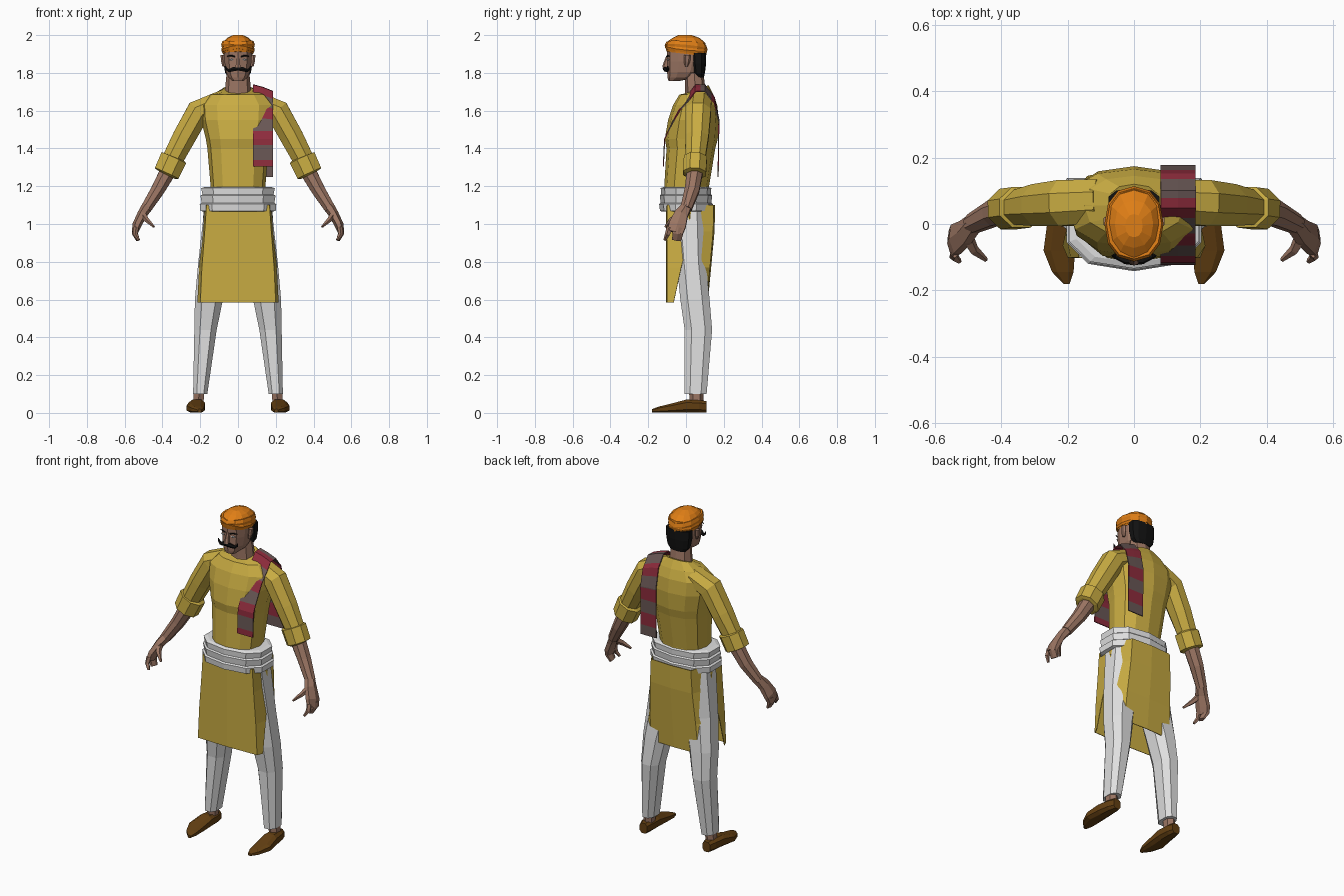
import bpy, bmesh, math
from mathutils import Vector


def material(name, r, g, b):
    m = bpy.data.materials.new(name)
    m.diffuse_color = (r, g, b, 1)
    return m


YELLOW = material("mustard cloth", 0.58, 0.41, 0.055)
WHITE = material("white cloth", 0.74, 0.74, 0.74)
SKIN = material("skin", 0.33, 0.18, 0.125)
ORANGE = material("orange cloth", 0.74, 0.21, 0.008)
BROWN = material("brown leather", 0.125, 0.05, 0.006)
RED = material("red stripe", 0.27, 0.025, 0.045)
GREY = material("grey stripe", 0.14, 0.095, 0.09)
BLACK = material("black hair", 0.006, 0.006, 0.006)


def finish(name, bm, mats, mirror=False, thick=0):
    bmesh.ops.recalc_face_normals(bm, faces=bm.faces)
    me = bpy.data.meshes.new(name)
    bm.to_mesh(me)
    bm.free()
    for m in mats:
        me.materials.append(m)
    ob = bpy.data.objects.new(name, me)
    bpy.context.collection.objects.link(ob)
    if mirror:
        ob.modifiers.new("Mirror", 'MIRROR')
    if thick:
        s = ob.modifiers.new("Solidify", 'SOLIDIFY')
        s.thickness = thick
        s.offset = 0
    return ob


def loft(name, rings, mat, n=8, p=1.0, frame=None, off=0.0, mirror=False):
    """Skin rings (x, y, z, half width, half depth, tilt y, tilt x).
    frame 'z' keeps rings level, 'y' upright, None follows the path."""
    bm = bmesh.new()
    loops = []
    pts = [Vector(r[:3]) for r in rings]
    for i, r in enumerate(rings):
        if frame == 'z':
            u, v = Vector((1, 0, 0)), Vector((0, 1, 0))
        elif frame == 'y':
            u, v = Vector((1, 0, 0)), Vector((0, 0, 1))
        else:
            t = (pts[min(i + 1, len(pts) - 1)] - pts[max(i - 1, 0)]).normalized()
            u = Vector((0, 1, 0)).cross(t).normalized()
            v = t.cross(u)
        ty, tx = (list(r[5:]) + [0, 0])[:2]
        loop = []
        for k in range(n):
            a = 2 * math.pi * (k + off) / n - math.pi / 2
            c, s = math.cos(a), math.sin(a)
            c = math.copysign(abs(c) ** p, c) if abs(c) > 1e-6 else 0
            s = math.copysign(abs(s) ** p, s) if abs(s) > 1e-6 else 0
            co = pts[i] + u * r[3] * c + v * r[4] * s
            co.z += ty * r[4] * s + tx * r[3] * c
            loop.append(bm.verts.new(co))
        loops.append(loop)
    for A, B in zip(loops, loops[1:]):
        for k in range(n):
            bm.faces.new((A[k], A[(k + 1) % n], B[(k + 1) % n], B[k]))
    bm.faces.new(loops[0])
    bm.faces.new(loops[-1])
    return finish(name, bm, [mat], mirror)


def span(z, rx, y0, y1, x=0, *tilt):
    """Level ring given by its front and back y."""
    return (x, (y0 + y1) / 2, z, rx, (y1 - y0) / 2, *tilt)


def sheet(name, rows, mats, thick=0.004, rule=None):
    bm = bmesh.new()
    grid = [[bm.verts.new(c) for c in row] for row in rows]
    for i, (A, B) in enumerate(zip(grid, grid[1:])):
        for k in range(len(A) - 1):
            f = bm.faces.new((A[k], A[k + 1], B[k + 1], B[k]))
            f.material_index = rule(i) if rule else 0
    return finish(name, bm, mats, thick=thick)


# Upper tunic and sleeves
loft("tunic_body", [
    span(1.08, .155, -.115, .13), span(1.2, .145, -.115, .122), span(1.4, .162, -.103, .155),
    span(1.45, .17, -.112, .168), span(1.55, .195, -.095, .174), span(1.63, .2, -.068, .165),
    span(1.685, .15, -.035, .145), span(1.712, .08, -.01, .12, 0, .35)],
    YELLOW, n=12, p=.85, frame='z')
loft("sleeve", [(.1, .07, 1.645, .06, .07), (.21, .063, 1.595, .07, .075),
                (.285, .057, 1.46, .066, .068), (.345, .05, 1.345, .06, .056)],
     YELLOW, mirror=True, off=.5)
loft("cuff", [(.338, .05, 1.355, .062, .055), (.34, .05, 1.35, .077, .066),
              (.378, .045, 1.268, .074, .066), (.381, .045, 1.262, .055, .05)],
     YELLOW, mirror=True, off=.5)

# Tunic skirt, a front and a back panel with side slits
zs, ws = (1.1, .96, .77, .585), (.178, .188, .204, .213)


def panel(name, inner, outer, corner):
    sheet(name, [[(-w, yi, z), (-corner * w, yo, z), (0, yo * 1.05, z), (corner * w, yo, z), (w, yi, z)]
                 for z, w, yi, yo in zip(zs, ws, inner, outer)], [YELLOW])


panel("front_skirt_panel", (.02, .02, -.025, -.065), (-.1, -.1, -.1, -.1), .93)
panel("back_skirt_panel", (.02, .02, .06, .09), (.145, .142, .125, .108), .75)

# Pleated waist sash
loft("waist_sash", [span(z, rx, -.142 + d, .142 - d) for z, rx, d in (
    (1.065, .19, .014), (1.07, .208, .004), (1.105, .211, 0), (1.112, .2, .008), (1.15, .207, .003),
    (1.157, .196, .01), (1.19, .203, .008), (1.197, .18, .025))], WHITE, n=10, p=.8, frame='z')

# Trousers, ankles and shoes
loft("trouser_leg", [
    span(.1, .04, -.012, .113, .2), span(.44, .063, -.012, .143, .172), span(.6, .079, -.035, .13, .154),
    span(.8, .098, -.055, .11, .118), span(1.08, .088, -.085, .11, .096)],
    WHITE, p=.8, frame='z', off=.5, mirror=True)
loft("ankle", [span(.04, .03, .02, .09, .21), span(.14, .034, .015, .095, .205)],
     SKIN, n=6, frame='z', mirror=True)
loft("shoe", [(.212, .108, .032, .026, .032), (.214, .07, .035, .038, .035), (.218, 0, .036, .046, .036),
              (.225, -.08, .025, .05, .025), (.214, -.145, .017, .034, .017), (.203, -.18, .011, .01, .009)],
     BROWN, p=.7, frame='y', off=.5, mirror=True)

# Forearms and hands
loft("forearm", [(.35, .05, 1.32, .045, .045), (.378, .045, 1.265, .045, .045),
                 (.425, .032, 1.18, .039, .042), (.488, .0, 1.08, .031, .032)],
     SKIN, mirror=True, off=.5)
loft("palm", [(.482, .003, 1.09, .03, .03), (.508, -.025, 1.05, .026, .042),
              (.535, -.045, .995, .024, .052), (.546, -.058, .955, .017, .048)],
     SKIN, n=6, mirror=True, off=.5)
loft("curled_fingers", [(.543, -.04, .98, .018, .034), (.546, -.043, .95, .016, .032),
                        (.53, -.05, .915, .01, .028)], SKIN, n=6, mirror=True, off=.5)
loft("index_finger", [(.54, -.085, .98, .015, .018), (.543, -.098, .945, .013, .014),
                      (.525, -.112, .915, .007, .008)], SKIN, n=5, mirror=True)
loft("thumb", [(.505, -.035, 1.05, .02, .022), (.482, -.078, 1.02, .014, .016),
               (.445, -.108, .985, .006, .007)], SKIN, n=5, mirror=True)

# Neck, head, nose and ears
loft("neck", [span(1.65, .075, -.01, .11), span(1.7, .07, -.005, .105), span(1.8, .06, -.005, .092)],
     SKIN, p=.9, frame='z')
loft("head", [span(1.758, .032, -.092, -.03), span(1.775, .052, -.098, .045), span(1.805, .066, -.1, .08),
              span(1.86, .075, -.1, .095), span(1.915, .077, -.1, .095)],
     SKIN, n=10, p=.85, frame='z')
loft("nose", [span(1.828, .017, -.126, -.09), span(1.84, .014, -.124, -.09), span(1.89, .008, -.105, -.09)],
     SKIN, n=6, frame='z')
loft("ear", [span(1.835, .008, -.005, .01, .076), span(1.86, .011, -.012, .022, .08),
             span(1.895, .011, -.01, .025, .083)], SKIN, n=6, frame='z', mirror=True)

# Hair at the back, moustache, brows and eyes
loft("back_hair", [span(1.775, .05, .055, .095), span(1.8, .071, .035, .1),
                   span(1.85, .079, .024, .107), span(1.905, .08, .02, .107)],
     BLACK, n=10, p=.75, frame='z')
loft("moustache", [(0, -.112, 1.822, .011, .012), (.025, -.11, 1.82, .013, .011),
                   (.048, -.1, 1.812, .009, .009), (.06, -.096, 1.82, .006, .007),
                   (.066, -.096, 1.837, .002, .003)], BLACK, n=6, mirror=True)
loft("eyebrow", [(.016, -.1, 1.886, .004, .004), (.036, -.098, 1.892, .004, .004),
                 (.056, -.087, 1.888, .003, .004)], BLACK, n=4, mirror=True)
loft("eye", [(.024, -.098, 1.87, .003, .003), (.035, -.097, 1.87, .006, .004),
             (.046, -.092, 1.87, .003, .003)], WHITE, n=6, mirror=True)

# Wrapped turban with crossing folds
loft("turban", [span(1.9, .08, -.103, .106, 0, -.12), span(1.93, .086, -.11, .111, 0, -.08),
                span(1.962, .079, -.1, .102, 0, -.03), span(1.985, .058, -.072, .072),
                span(2.0, .026, -.04, .03)], ORANGE, n=12, p=.9, frame='z')
for side, label in ((-1, "left"), (1, "right")):
    loft("turban_fold_" + label, [span(1.918, .084, -.109, .11, 0, -.1, side * .12),
                                  span(1.935, .089, -.113, .114, 0, -.1, side * .16),
                                  span(1.955, .083, -.105, .107, 0, -.08, side * .16)],
         ORANGE, n=12, p=.9, frame='z')

# Striped scarf draped over one shoulder
path = [Vector(q) for q in ((-.12, 1.305), (-.113, 1.45), (-.035, 1.62), (.05, 1.735),
                            (.1, 1.737), (.15, 1.67), (.174, 1.55), (.17, 1.25))]
lengths = [0]
for a, b in zip(path, path[1:]):
    lengths.append(lengths[-1] + (b - a).length)
first, band = .035, .078
cuts = [first + band * k for k in range(14) if first + band * k < lengths[-1] - .01]
stops = sorted(lengths + cuts)


def scarf_row(s):
    i = max(k for k in range(len(path) - 1) if lengths[k] <= s + 1e-9)
    q = path[i].lerp(path[i + 1], (s - lengths[i]) / (lengths[i + 1] - lengths[i]))
    drop = .035 * min(1, max(0, (q.y - 1.5) / .2))
    return [(.08, q.x, q.y), (.132, q.x, q.y - drop * .4), (.185, q.x, q.y - drop)]


sheet("shoulder_scarf", [scarf_row(s) for s in stops], [RED, GREY], .006,
      lambda i: (math.floor(((stops[i] + stops[i + 1]) / 2 - first) / band) + 1) % 2)
